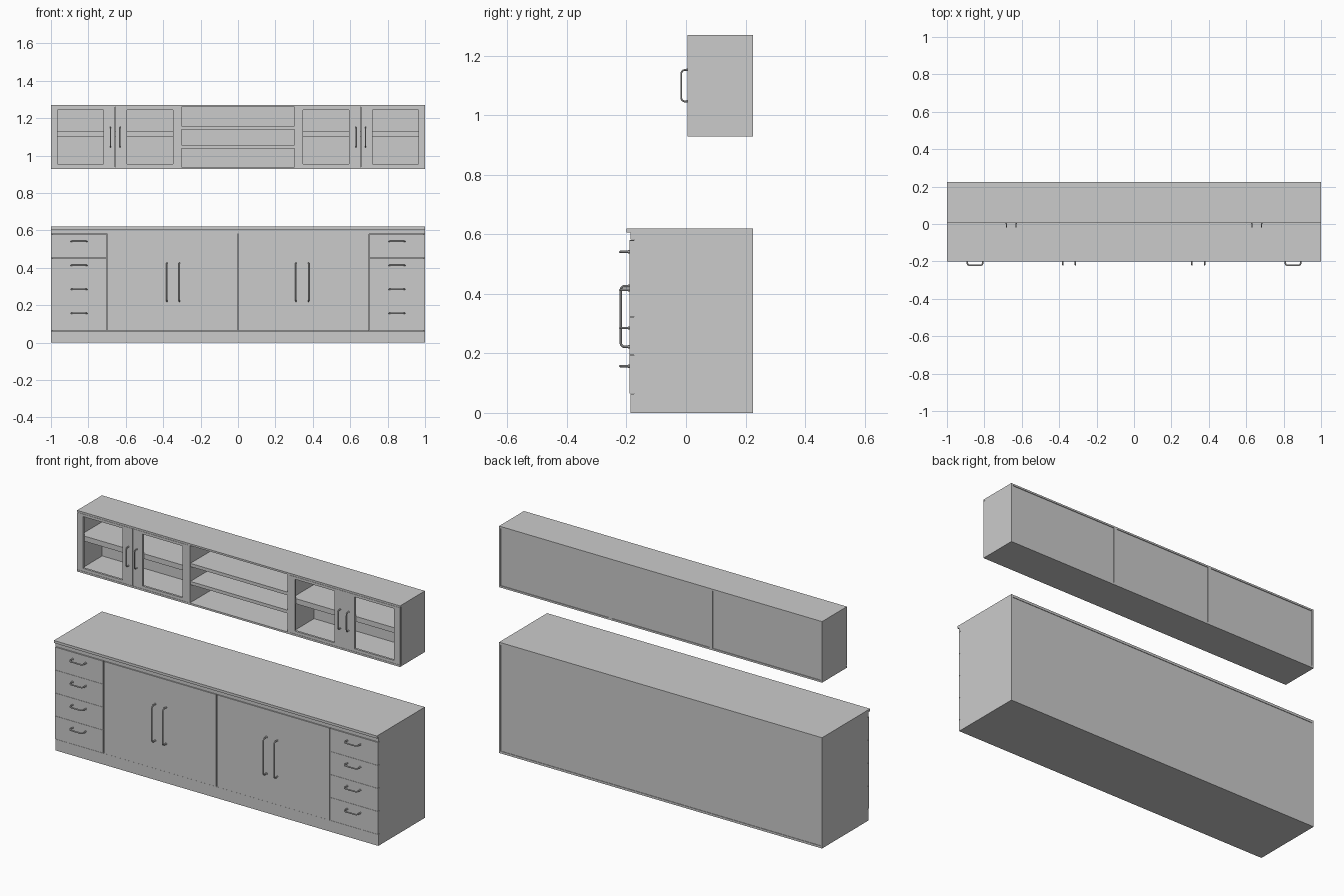
import bpy, bmesh, math

if "Cube" in bpy.data.objects:
    bpy.data.objects.remove(bpy.data.objects["Cube"])

T = 0.01       # board thickness
BACK = 0.225   # rear plane


def finish(name, bm):
    bmesh.ops.recalc_face_normals(bm, faces=bm.faces)
    me = bpy.data.meshes.new(name)
    bm.to_mesh(me)
    bm.free()
    ob = bpy.data.objects.new(name, me)
    bpy.context.collection.objects.link(ob)
    return ob


def box(name, x0, x1, y0, y1, z0, z1):
    bm = bmesh.new()
    bmesh.ops.create_cube(bm, size=1)
    for v in bm.verts:
        v.co.x = x0 if v.co.x < 0 else x1
        v.co.y = y0 if v.co.y < 0 else y1
        v.co.z = z0 if v.co.z < 0 else z1
    return finish(name, bm)


def frame(name, outer, inner, y0, y1):
    """Rectangular door with a window opening; rects are x0, x1, z0, z1."""
    bm = bmesh.new()
    rings = []
    for y in (y0, y1):
        for x0, x1, z0, z1 in (outer, inner):
            rings.append([bm.verts.new((x, y, z)) for x, z in
                          ((x0, z0), (x1, z0), (x1, z1), (x0, z1))])
    for a, b in ((0, 1), (1, 3), (3, 2), (2, 0)):
        for i in range(4):
            j = (i + 1) % 4
            bm.faces.new((rings[a][i], rings[a][j], rings[b][j], rings[b][i]))
    return finish(name, bm)


def handle(name, x, y, z, length, out, vertical, r=0.004, corner=0.013):
    """Bow handle: tube with rounded corners and small round feet."""
    h = length / 2 - r
    half = [(-h, 0)]
    for i in range(6):
        a = math.radians(18 * i)
        half.append((-h + corner * (1 - math.cos(a)), out - corner + corner * math.sin(a)))
    path = half + [(-u, v) for u, v in reversed(half)]
    cu = bpy.data.curves.new(name, 'CURVE')
    cu.dimensions = '3D'
    cu.bevel_depth = r
    cu.bevel_resolution = 2
    cu.use_fill_caps = True
    paths = [(path, 1)] + [([(s * h, 0), (s * h, 0.004)], 1.4) for s in (-1, 1)]
    for pts, radius in paths:
        sp = cu.splines.new('POLY')
        sp.points.add(len(pts) - 1)
        for p, (u, v) in zip(sp.points, pts):
            p.co = (0, -v, u, 1) if vertical else (u, -v, 0, 1)
            p.radius = radius
    ob = bpy.data.objects.new(name, cu)
    ob.location = (x, y, z)
    bpy.context.collection.objects.link(ob)
    bpy.ops.object.select_all(action='DESELECT')
    ob.select_set(True)
    bpy.context.view_layer.objects.active = ob
    bpy.ops.object.convert(target='MESH')
    bpy.ops.object.shade_smooth_by_angle(angle=math.radians(40))


# Base cabinet carcass
F = -0.175
box("worktop", -1, 1, -0.20, BACK, 0.606, 0.62)
box("base_bottom", -1 + T, 1 - T, F, BACK, 0, 0.012)
box("base_back", -1 + T, 1 - T, BACK - 0.012, BACK - 0.003, 0.012, 0.606)
box("plinth", -1, 1, -0.187, F, 0, 0.063)
box("top_rail", -1, 1, -0.187, F, 0.582, 0.606)
for s in (-1, 1):
    box("base_side", *sorted((s, s * (1 - T))), F, BACK, 0, 0.606)
for x in (-0.7, 0, 0.7):
    box("base_divider", x - T / 2, x + T / 2, F, BACK - 0.012, 0.012, 0.606)

# Drawer fronts with horizontal handles
DH = (0.58 - 0.065) / 4
for s in (-1, 1):
    for i in range(4):
        z = 0.065 + i * DH
        box("drawer_front", *sorted((s, s * 0.703)), -0.19, F, z + 0.0005, z + DH - 0.0005)
        handle("drawer_handle", s * 0.85, -0.19, 0.157 + i * 0.128, 0.09, 0.031, False)

# Base doors with long vertical handles
for i in range(4):
    x = -0.7 + 0.35 * i
    x0 = x + (0.003 if i in (0, 2) else 0.0005)
    x1 = x + 0.35 - (0.003 if i == 1 else 0.0005)
    box("base_door", x0, x1, -0.19, F, 0.065, 0.58)
for x in (-0.38, -0.313, 0.31, 0.377):
    handle("base_door_handle", x, -0.19, 0.324, 0.212, 0.029, True)

# Wall units: two glazed-style cabinets and an open middle
U = 0.005
Z0, Z1 = 0.928, 1.27
for label, x0, x1 in (("left", -1, -0.312), ("middle", -0.312, 0.312), ("right", 0.312, 1)):
    name = label + "_unit"
    a, b = x0 + T, x1 - T
    front = U if label == "middle" else U + 0.012
    box(name + "_top", x0, x1, U, BACK, Z1 - T, Z1)
    box(name + "_bottom", x0, x1, U, BACK, Z0, Z0 + T)
    box(name + "_side", x0, a, front, BACK, Z0 + T, Z1 - T)
    box(name + "_side", b, x1, front, BACK, Z0 + T, Z1 - T)
    box(name + "_back", a, b, BACK - 0.012, BACK - 0.004, Z0 + T, Z1 - T)
    if label == "middle":
        for z in (1.039, 1.140):
            box("open_shelf", a, b, U + 0.005, BACK - 0.012, z, z + 0.018)
        continue
    box("cabinet_shelf", a, b, front + 0.004, BACK - 0.012, 1.10, 1.118)
    box("cabinet_shelf_top", a, b, front + 0.004, BACK - 0.012, 1.118, 1.129)
    # pair of window doors
    mid = (x0 + x1) / 2
    for s in (-1, 1):
        ox = sorted((mid + s * 0.0008, mid + s * 0.343))
        ix = sorted((mid + s * 0.062, mid + s * 0.308))
        frame(label + "_window_door", (*ox, Z0 + T + 0.001, Z1 - T - 0.001),
              (*ix, 0.955, 1.245), U, U + 0.012)
        handle(label + "_window_door_handle", mid + s * 0.026, U, 1.099, 0.112, 0.021, True, r=0.003)
